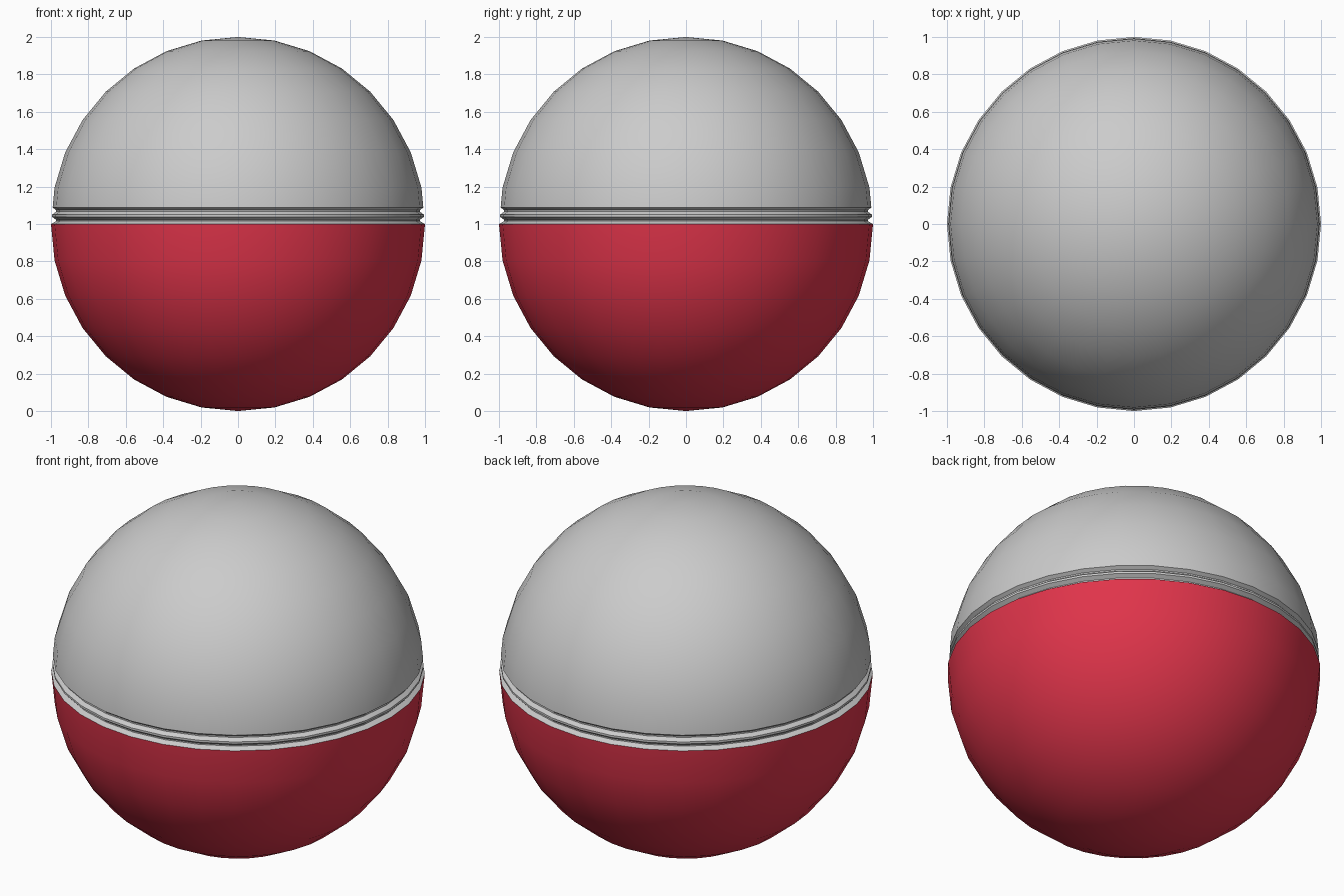
import bpy, bmesh, math

if "Cube" in bpy.data.objects:
    bpy.data.objects.remove(bpy.data.objects["Cube"])

SEGMENTS, RINGS = 32, 16


def arc(first, last):
    """Rings of a unit sphere centred at z = 1, counted from the bottom pole."""
    steps = [math.pi * i / RINGS for i in range(first, last + 1)]
    return [(math.sin(a), 1 - math.cos(a)) for a in steps]


def lathe(name, profile, color=None):
    """Spin a (radius, z) profile around the z axis."""
    bm = bmesh.new()
    verts = [bm.verts.new((r, 0, z)) for r, z in profile]
    edges = [bm.edges.new(pair) for pair in zip(verts, verts[1:])]
    bmesh.ops.spin(bm, geom=verts + edges, cent=(0, 0, 0), axis=(0, 0, 1),
                   angle=math.tau, steps=SEGMENTS)
    bmesh.ops.remove_doubles(bm, verts=bm.verts, dist=1e-4)
    bmesh.ops.recalc_face_normals(bm, faces=bm.faces)
    # make sure the faces point outwards
    face = max(bm.faces, key=lambda f: abs(f.calc_center_median().z - 1))
    centre = face.calc_center_median()
    if face.normal.z * (centre.z - 1) < 0:
        bmesh.ops.reverse_faces(bm, faces=bm.faces)
    mesh = bpy.data.meshes.new(name)
    bm.to_mesh(mesh)
    bm.free()
    obj = bpy.data.objects.new(name, mesh)
    bpy.context.collection.objects.link(obj)
    if color:
        mat = bpy.data.materials.new(name + "_paint")
        mat.diffuse_color = color
        mat.use_nodes = True
        mat.node_tree.nodes["Principled BSDF"].inputs["Base Color"].default_value = mat.diffuse_color
        mesh.materials.append(mat)
    bpy.ops.object.select_all(action='DESELECT')
    obj.select_set(True)
    bpy.context.view_layer.objects.active = obj
    bpy.ops.object.shade_smooth_by_angle(angle=math.radians(30))
    return obj


# Red lower half
lathe("lower_shell", arc(0, 8), (0.75, 0.035, 0.07, 1))

# Grey upper half with a double groove above the equator
grooves = [(1.0, 1.0), (0.972, 1.015), (0.972, 1.022), (0.994, 1.038),
           (0.994, 1.05), (0.972, 1.066), (0.972, 1.074), (0.991, 1.088)]
lathe("upper_shell", grooves + arc(9, 16))
